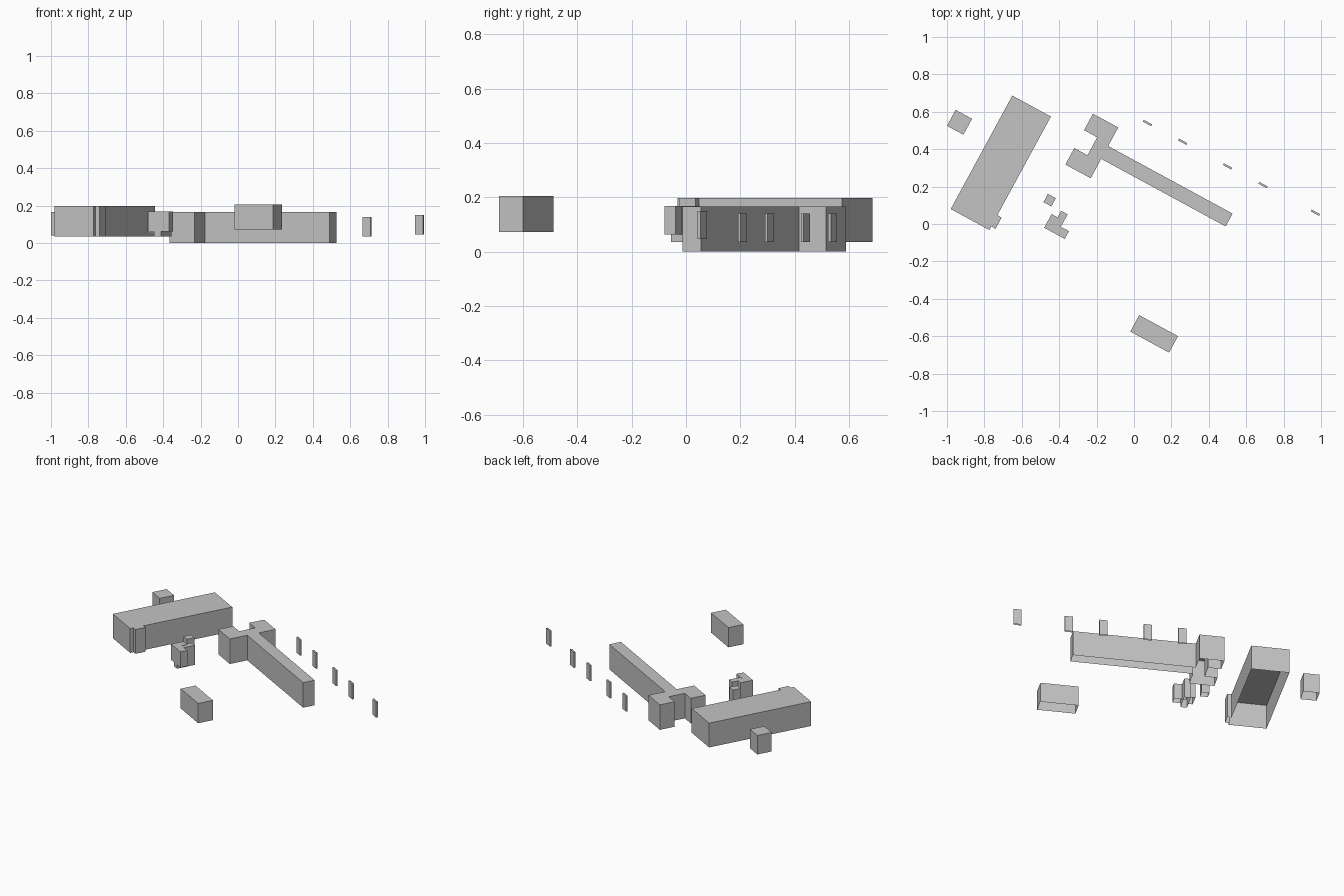
import bpy
import bmesh
from math import radians
from mathutils import Matrix, Vector

cube = bpy.data.objects.get("Cube")
if cube:
    bpy.data.objects.remove(cube, do_unlink=True)

grey = bpy.data.materials.new("plain grey")
grey.use_nodes = True
colour = (0.55, 0.55, 0.55, 1)
grey.diffuse_color = colour
grey.node_tree.nodes["Principled BSDF"].inputs["Base Color"].default_value = colour

SITE_ANGLE = Matrix.Rotation(radians(-28.5), 3, 'Z')


def shell(name, origin, outline, bottom, top):
    """Roof from a footprint in the site's rotated frame, with walls and an open base."""
    bm = bmesh.new()
    corner = Vector((*origin, top))
    roof = bm.faces.new([bm.verts.new(corner + SITE_ANGLE @ Vector((u, v, 0)))
                         for u, v in outline])
    walls = bmesh.ops.extrude_edge_only(bm, edges=list(roof.edges))
    lower = [g for g in walls["geom"] if isinstance(g, bmesh.types.BMVert)]
    bmesh.ops.translate(bm, verts=lower, vec=(0, 0, bottom - top))
    bmesh.ops.recalc_face_normals(bm, faces=bm.faces)
    roof.normal_update()
    if roof.normal.z < 0:
        bmesh.ops.reverse_faces(bm, faces=bm.faces)
    mesh = bpy.data.meshes.new(name)
    bm.to_mesh(mesh)
    bm.free()
    mesh.materials.append(grey)
    obj = bpy.data.objects.new(name, mesh)
    bpy.context.collection.objects.link(obj)


def rect(u0, v0, u1, v1):
    return [(u0, v0), (u1, v0), (u1, v1), (u0, v1)]


# Large hall with a small side porch
shell("large_hall", (-.98, .08),
      [(0, 0), (.235, 0), (.235, .022), (.261, .022), (.261, .09),
       (.235, .09), (.235, .69), (0, .69)], .035, .197)

# Long wing with a forked head block
shell("long_wing", (-.367, .318),
      [(0, 0), (.154, 0), (.154, .118), (.911, .118), (.911, .196),
       (.154, .196), (.154, .309), (0, .309), (0, .209), (.08, .209),
       (.08, .1), (0, .1)], 0, .167)

# Cluster of small overlapping blocks
shell("cluster_front", (-.48, -.02),
      [(0, 0), (.125, 0), (.125, .047), (.05, .047), (.05, .083), (0, .083)],
      .063, .168)
shell("cluster_cross", (-.48, -.02), rect(.036, .001, .076, .123), .035, .166)
shell("small_hut", (-.484, .117), rect(0, 0, .048, .05), .055, .166)

# Detached blocks
shell("side_block", (-1, .525), rect(0, 0, .1, .097), .04, .167)
shell("front_block", (-.02, -.575), rect(0, 0, .236, .1), .073, .205)

# Row of thin slabs
slabs = [(.072, .54), (.26, .44), (.5, .308), (.69, .208), (.97, .06)]
for i, centre in enumerate(slabs):
    lift = .01 if i == len(slabs) - 1 else 0
    shell(f"slab_{i + 1}", centre, rect(-.025, -.0055, .025, .0055),
          .036 + lift, .14 + lift)
